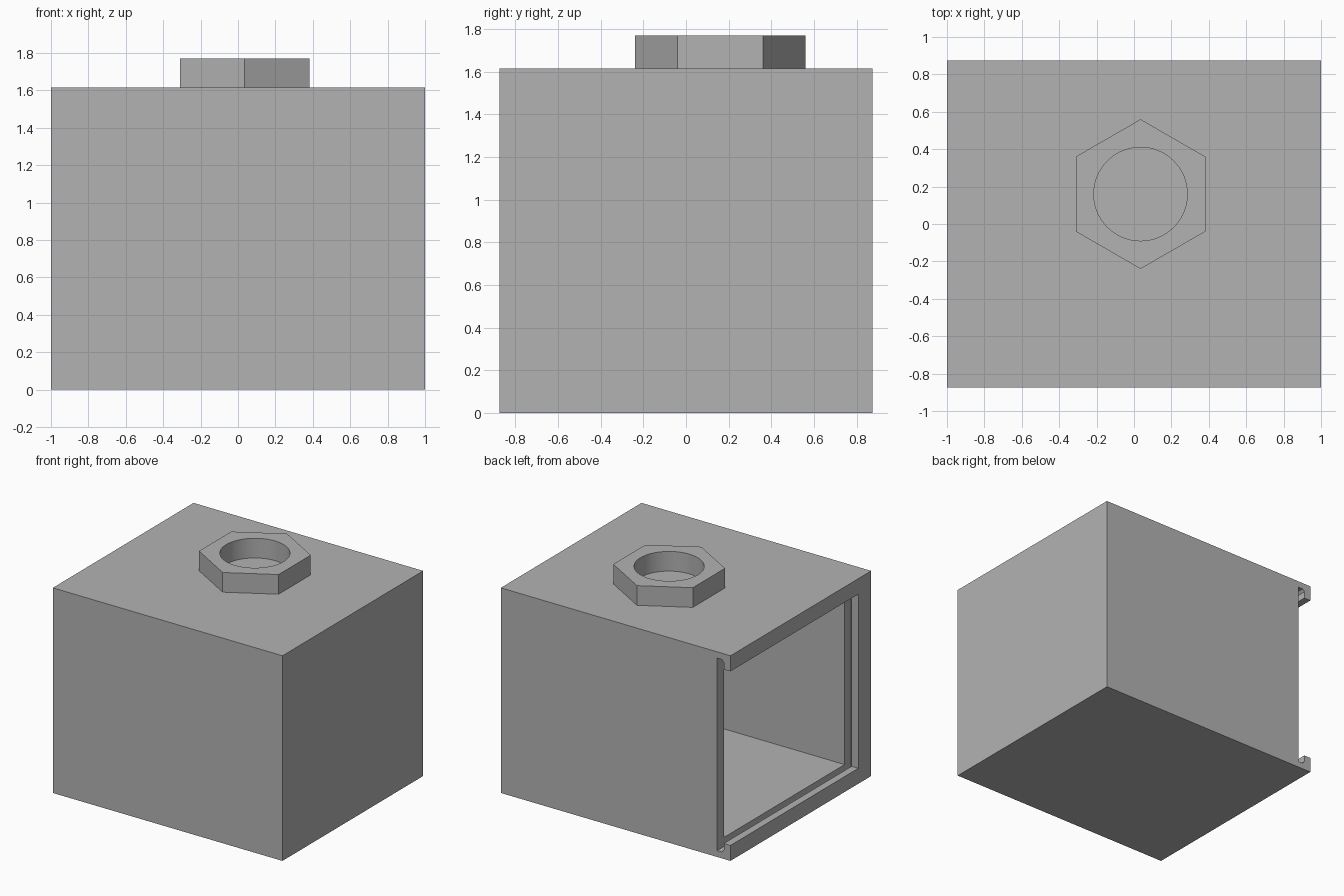
import bpy, bmesh, math
from mathutils import Matrix, Vector

if "Cube" in bpy.data.objects:
    bpy.data.objects.remove(bpy.data.objects["Cube"], do_unlink=True)

grey = bpy.data.materials.new("plain grey")
grey.use_nodes = True
colour = (0.45, 0.45, 0.45, 1)
grey.diffuse_color = colour
for node in grey.node_tree.nodes:
    if node.type == "BSDF_PRINCIPLED":
        node.inputs["Base Color"].default_value = colour


def finish(bm, name):
    bmesh.ops.recalc_face_normals(bm, faces=bm.faces)
    mesh = bpy.data.meshes.new(name)
    bm.to_mesh(mesh)
    bm.free()
    mesh.materials.append(grey)
    obj = bpy.data.objects.new(name, mesh)
    bpy.context.collection.objects.link(obj)
    return obj


def block(name, low, high):
    low, high = Vector(low), Vector(high)
    bm = bmesh.new()
    place = Matrix.Translation((low + high) / 2) @ Matrix.Diagonal((*(high - low), 1))
    bmesh.ops.create_cube(bm, size=1, matrix=place)
    return finish(bm, name)


def prism(name, points, depth):
    bm = bmesh.new()
    face = bm.faces.new([bm.verts.new(p) for p in points])
    grown = bmesh.ops.extrude_face_region(bm, geom=[face])["geom"]
    verts = [v for v in grown if isinstance(v, bmesh.types.BMVert)]
    bmesh.ops.translate(bm, verts=verts, vec=depth)
    return finish(bm, name)


def ring(radius, sides, z):
    # Circle of points about the collar axis, one corner towards the back
    return [(0.035 + radius * math.sin(math.tau * i / sides),
             0.16 + radius * math.cos(math.tau * i / sides), z) for i in range(sides)]


def cut(target, cutters):
    for cutter in cutters:
        cutter.hide_render = True
        mod = target.modifiers.new("cut", "BOOLEAN")
        mod.operation, mod.solver, mod.object = "DIFFERENCE", "EXACT", cutter
    bpy.context.view_layer.update()
    graph = bpy.context.evaluated_depsgraph_get()
    mesh = bpy.data.meshes.new_from_object(target.evaluated_get(graph))
    target.modifiers.clear()
    target.data = mesh
    for cutter in cutters:
        bpy.data.objects.remove(cutter, do_unlink=True)


# Hollow box, open on one side, with a lid channel running out of the back
FLOOR, CEILING, SEAT = 0.122, 1.492, -0.884
box = block("box", (-1, -0.875, 0), (1, 0.875, 1.615))
channel = [(SEAT, 0.05), (-0.925, 0.05), (-0.942, 0.07),
           (-0.942, 1.545), (-0.925, 1.565), (SEAT, 1.565)]
cut(box, [
    block("cavity", (-0.9, -0.71, FLOOR), (0.88, 0.788, CEILING)),
    block("mouth", (-1.1, -0.715, FLOOR), (-0.93, 1, CEILING)),
    prism("lid_channel", [(x, -0.79, z) for x, z in channel], (0, 2, 0)),
])

# Six-sided collar with a round bore
collar = prism("hex_collar", ring(0.4, 6, 1.615), (0, 0, 0.155))
cut(collar, [prism("bore", ring(0.25, 64, 1.5), (0, 0, 0.5))])

# Round the bore wall, keep the corners crisp
bpy.ops.object.select_all(action="DESELECT")
collar.select_set(True)
bpy.context.view_layer.objects.active = collar
bpy.ops.object.shade_smooth_by_angle(angle=math.radians(30))
